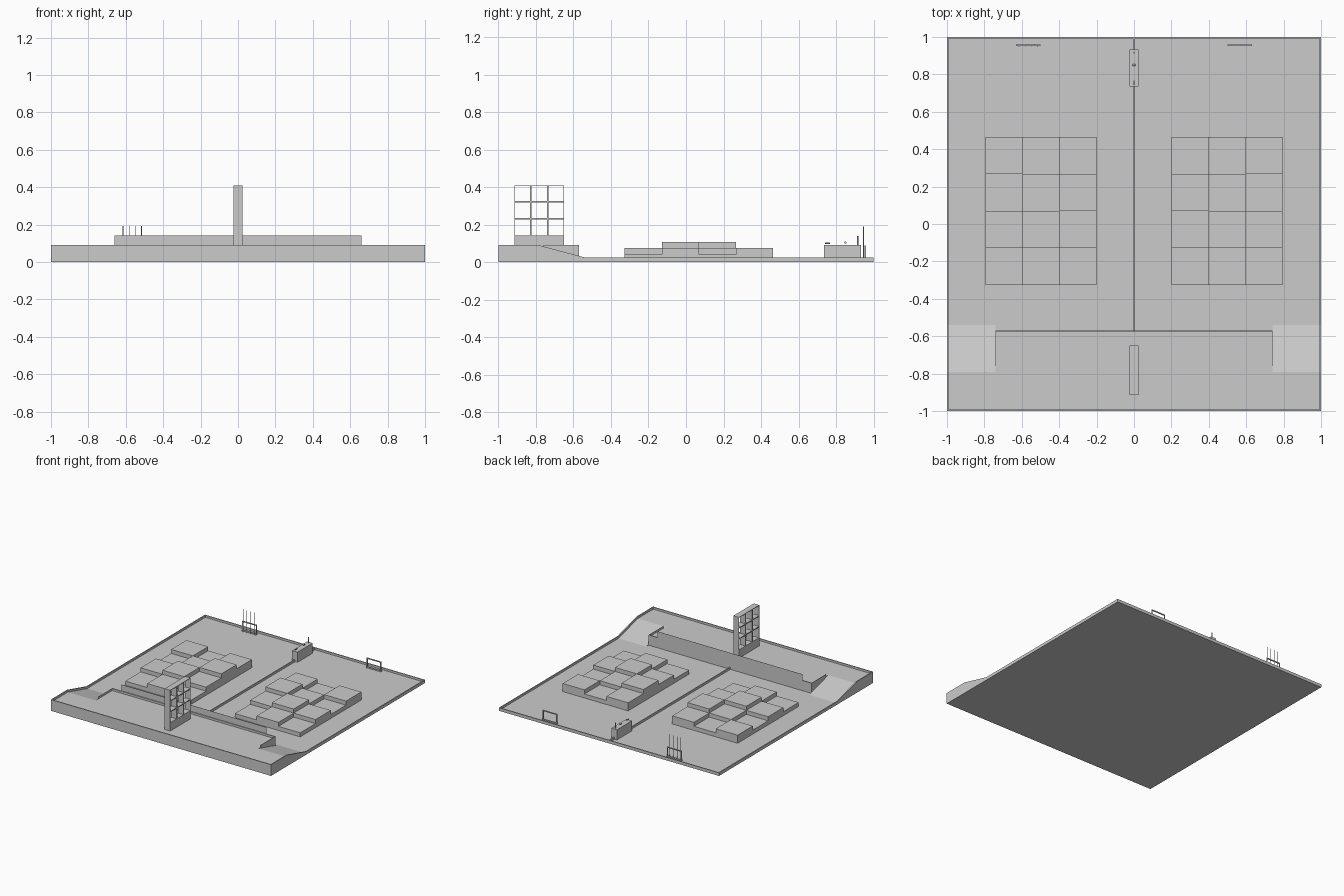
import bpy, bmesh

if "Cube" in bpy.data.objects:
    bpy.data.objects.remove(bpy.data.objects["Cube"])

FLOOR, DECK = 0.0083, 0.075     # playing surface levels
RIM, HIGH_RIM = 0.025, 0.0917   # fence top levels
T = 0.0085                      # fence thickness


def mesh_object(name, bm):
    bmesh.ops.recalc_face_normals(bm, faces=bm.faces)
    me = bpy.data.meshes.new(name)
    bm.to_mesh(me)
    bm.free()
    ob = bpy.data.objects.new(name, me)
    bpy.context.collection.objects.link(ob)
    return ob


def add_box(bm, x0, x1, y0, y1, z0, z1):
    vs = bmesh.ops.create_cube(bm, size=1)["verts"]
    for v in vs:
        v.co = ((x0 + x1) / 2 + v.co.x * (x1 - x0),
                (y0 + y1) / 2 + v.co.y * (y1 - y0),
                (z0 + z1) / 2 + v.co.z * (z1 - z0))


def boxes(name, items):
    bm = bmesh.new()
    for b in items:
        add_box(bm, *b)
    return mesh_object(name, bm)


def side_profile(name, pts, x0, x1):
    # extrude a (y, z) outline along x
    bm = bmesh.new()
    f = bm.faces.new([bm.verts.new((x0, y, z)) for y, z in pts])
    r = bmesh.ops.extrude_face_region(bm, geom=[f])
    vs = [e for e in r["geom"] if isinstance(e, bmesh.types.BMVert)]
    bmesh.ops.translate(bm, verts=vs, vec=(x1 - x0, 0, 0))
    return mesh_object(name, bm)


def rod(name, p, radius, length, axis="Z"):
    rot = {"Z": (0, 0, 0), "Y": (1.5708, 0, 0), "X": (0, 1.5708, 0)}[axis]
    bpy.ops.mesh.primitive_cylinder_add(vertices=12, radius=radius, depth=length,
                                        location=p, rotation=rot)
    bpy.context.object.name = name
    bpy.ops.object.shade_smooth_by_angle()


# floor board and raised arena deck
E = 1 - T
boxes("floor_board", [(-E, E, -E, E, 0, FLOOR)])
boxes("arena_deck", [(-0.74, 0.74, -E, -0.57 - T, FLOOR, DECK)])

# side ramps and sloping outer fences
for s, side in ((-1, "left"), (1, "right")):
    side_profile(side + "_ramp", [(-E, FLOOR), (-0.54, FLOOR), (-0.79, DECK), (-E, DECK)],
                 s * 0.74, s * E)
    side_profile(side + "_fence", [(-1, 0), (1, 0), (1, RIM), (-0.54, RIM),
                                   (-0.79, HIGH_RIM), (-1, HIGH_RIM)], s * E, s)
    boxes(side + "_deck_edge", [(s * 0.738, s * 0.74, -0.76, -0.57, FLOOR, HIGH_RIM)])

# end fences, centre divider, deck fence and its thin screen
boxes("front_fence", [(-E, E, -1, -E, 0, HIGH_RIM)])
boxes("back_fence", [(-E, E, E, 1, 0, RIM)])
boxes("centre_divider", [(-T / 2, T / 2, -0.57, E, FLOOR, RIM)])
boxes("deck_fence", [(-0.74, 0.74, -0.57 - T, -0.57, FLOOR, HIGH_RIM)])
boxes("deck_screen", [(-0.66, 0.66, -0.571, -0.57, HIGH_RIM, 0.143)])

# stepped block fields, rows from front to back, columns from centre outward
LEVELS = ((1, 2, 1), (2, 3, 2), (3, 2, 1), (2, 1, 2))
B = 0.198
for s, side in ((-1, "left"), (1, "right")):
    items = []
    for j, row in enumerate(LEVELS):
        for i, lv in enumerate(row):
            xs = sorted((s * (0.2 + B * i), s * (0.2 + B * (i + 1))))
            y = -0.327 + B * j
            items.append((xs[0], xs[1], y, y + B, FLOOR, FLOOR + lv / 30))
    boxes(side + "_step_blocks", items)

# open three by three shelf on a solid plinth
Y0, Y1, Z0, Z1, W = -0.915, -0.65, 0.143, 0.41, 0.025
shelf = [(-W, W, Y0, Y1, DECK, Z0)]
for k in range(4):
    t = 0.004 if k in (0, 3) else 0.008
    y = (Y0 + t / 2, Y0 + (Y1 - Y0) / 3, Y0 + (Y1 - Y0) * 2 / 3, Y1 - t / 2)[k]
    shelf.append((-W, W, y - t / 2, y + t / 2, Z0, Z1))
    if k:
        z = Z0 + (Z1 - Z0) * k / 3 - (t / 2 if k == 3 else 0)
        shelf.append((-W, W, Y0, Y1, z - t / 2, z + t / 2))
boxes("grid_shelf", shelf)

# tip stand with three small tips
boxes("tip_stand", [(-W, W, 0.735, 0.932, FLOOR, HIGH_RIM)])
rod("lying_tip", (0, 0.755, 0.102), 0.004, 0.025, "Y")
rod("cross_tip", (0, 0.85, 0.104), 0.006, 0.015, "X")
rod("upright_tip", (0, 0.915, 0.115), 0.004, 0.047)

# pole racks at the back
for s, side in ((-1, "left"), (1, "right")):
    a, b = sorted((s * 0.5, s * 0.63))
    boxes(side + "_pole_rack", [
        (a, a + 0.006, 0.953, 0.961, FLOOR, 0.09),
        (b - 0.006, b, 0.953, 0.961, FLOOR, 0.09),
        (a, b, 0.953, 0.961, 0.083, 0.09),
        (a, b, 0.953, 0.961, FLOOR, 0.018),
        (a, a + 0.006, 0.948, 0.967, FLOOR, 0.014),
        (b - 0.006, b, 0.948, 0.967, FLOOR, 0.014)])

# poles leaning place on the left rack
for i in range(4):
    rod("pole", (-0.615 + i * 0.033, 0.947, 0.1), 0.002, 0.183)
